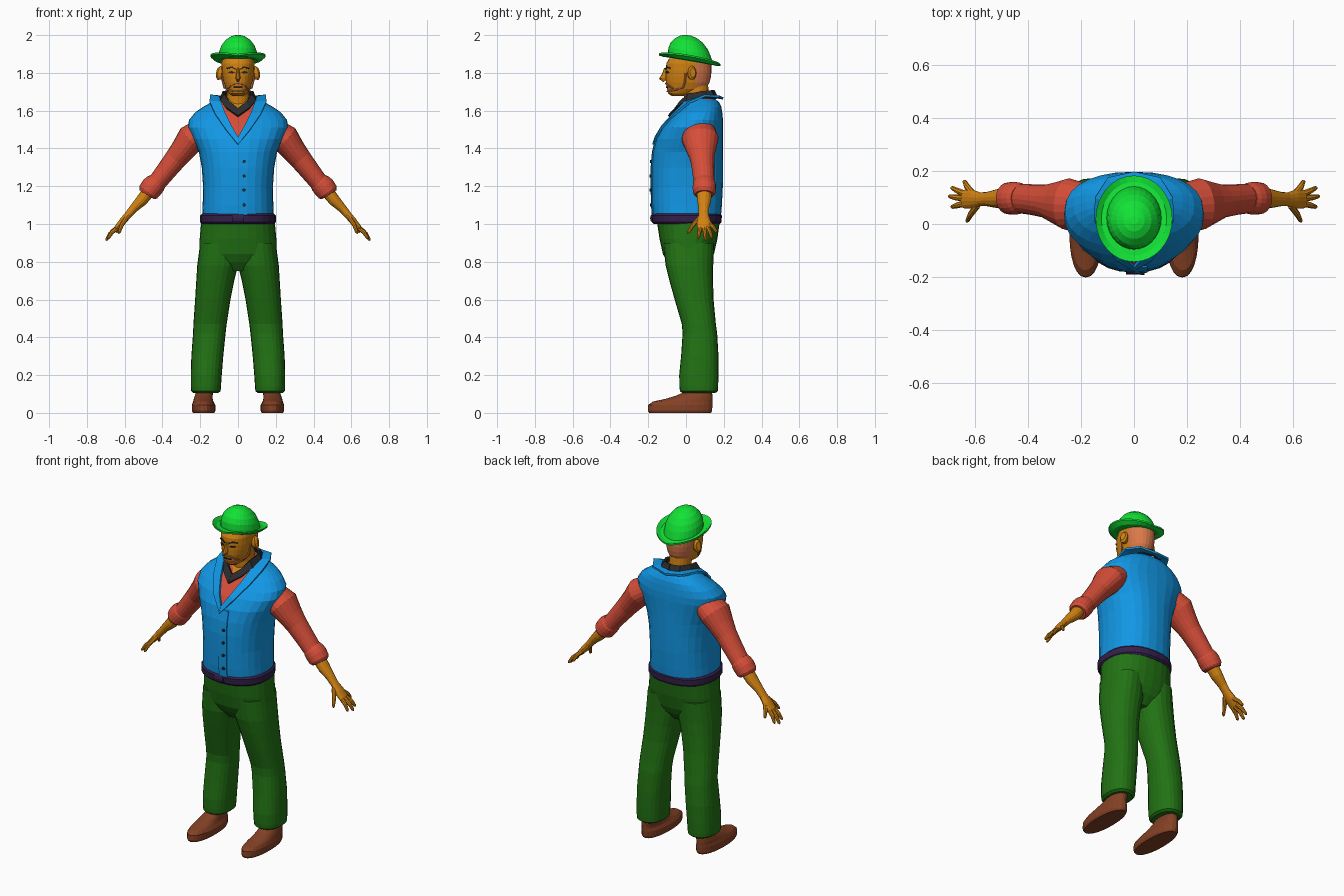
import bpy, bmesh, math
from mathutils import Vector as V

COLOURS = {
    "skin": (0.64, 0.225, 0.006), "hair": (0.70, 0.19, 0.07), "shirt_red": (0.66, 0.075, 0.04),
    "vest_blue": (0.006, 0.31, 0.78), "belt_purple": (0.035, 0.014, 0.07), "trouser_green": (0.016, 0.17, 0.007),
    "hat_green": (0.006, 0.76, 0.036), "shoe_brown": (0.23, 0.052, 0.018), "dark": (0.025, 0.025, 0.028)}
MATS = {}
for cname, c in COLOURS.items():
    MATS[cname] = bpy.data.materials.new(cname)
    MATS[cname].diffuse_color = (*c, 1)


def make(name, bm, mats, mirror=False):
    """Turn a bmesh into an object, optionally mirrored across x."""
    bmesh.ops.recalc_face_normals(bm, faces=bm.faces)
    me = bpy.data.meshes.new(name)
    bm.to_mesh(me)
    bm.free()
    for m in mats.split():
        me.materials.append(MATS[m])
    ob = bpy.data.objects.new(name, me)
    bpy.context.collection.objects.link(ob)
    if mirror:
        ob.modifiers.new("mirror", 'MIRROR').use_mirror_merge = False
    return ob


def skin_rings(rings, cap=True):
    """Bridge rings of points into a bmesh."""
    bm = bmesh.new()
    vs = [[bm.verts.new(p) for p in r] for r in rings]
    n = len(rings[0])
    for a, b in zip(vs, vs[1:]):
        for i in range(n):
            j = (i + 1) % n
            bm.faces.new((a[i], a[j], b[j], b[i]))
    if cap:
        bm.faces.new(vs[0])
        bm.faces.new(vs[-1])
    return bm


def sign_pow(v, e):
    return math.copysign(abs(v) ** e, v)


def loft(secs, n=28, e=2.3, tilt=0.0):
    """Stack level rounded sections (z, x0, x1, y0, y1)."""
    rings = []
    for z, x0, x1, y0, y1 in secs:
        ring = []
        for i in range(n):
            a = math.tau * i / n
            x = (x0 + x1) / 2 + (x1 - x0) / 2 * sign_pow(math.cos(a), 2 / e)
            y = (y0 + y1) / 2 + (y1 - y0) / 2 * sign_pow(math.sin(a), 2 / e)
            ring.append((x, y, z - tilt * (y - 0.02)))
        rings.append(ring)
    return skin_rings(rings)


def front(secs, x, z, out=0.004, e=2.3):
    """Point just ahead of the front of a lofted shape."""
    for a, b in zip(secs, secs[1:]):
        if a[0] <= z <= b[0]:
            t = (z - a[0]) / (b[0] - a[0])
            _, x0, x1, y0, y1 = [p + (q - p) * t for p, q in zip(a, b)]
            u = min(1, abs(2 * x / (x1 - x0)))
            return V((x, (y0 + y1) / 2 - (y1 - y0) / 2 * (1 - u ** e) ** (1 / e) - out, z))


def tube(name, pts, mat, n=16, mirror=True):
    """Tube through (x, y, z, radius, radius along y)."""
    rings = []
    P = [V(p[:3]) for p in pts]
    for i, p in enumerate(pts):
        t = (P[min(i + 1, len(P) - 1)] - P[max(i - 1, 0)]).normalized()
        ref = V((0, 1, 0)) if abs(t.y) < 0.9 else V((0, 0, 1))
        side = (ref - t * ref.dot(t)).normalized()
        up = t.cross(side)
        rings.append([P[i] + side * p[-1] * math.cos(a) + up * p[3] * math.sin(a)
                      for a in (math.tau * k / n for k in range(n))])
    return make(name, skin_rings(rings), mat, mirror)


def ribbon(name, pairs, mat, thick=0.012, mirror=True):
    """Thin strip between an inner and an outer line."""
    bm = bmesh.new()
    vs = [(bm.verts.new(a), bm.verts.new(b)) for a, b in pairs]
    for (a, b), (c, d) in zip(vs, vs[1:]):
        bm.faces.new((a, b, d, c))
    ob = make(name, bm, mat, mirror)
    s = ob.modifiers.new("thickness", 'SOLIDIFY')
    s.thickness, s.offset = thick, 0


def sym(rows):
    return [(z, -h, h, y0, y1) for z, h, y0, y1 in rows]


# Vest body, with the shirt front and bare throat cut into it
TORSO = sym([(1.04, .19, -.175, .185), (1.10, .187, -.18, .19), (1.2, .185, -.182, .195), (1.3, .192, -.182, .196),
             (1.38, .207, -.175, .196), (1.45, .237, -.158, .196), (1.51, .264, -.125, .197), (1.55, .26, -.092, .196),
             (1.59, .228, -.055, .192), (1.62, .185, -.02, .187), (1.645, .14, .0, .175), (1.665, .1, .01, .15)])
bm = loft(TORSO)
CUTS = [(1.45, 0.5, 1), (1.595, 0.8, 2)]
for z0, k, _ in CUTS:
    for s in (1, -1):
        bmesh.ops.bisect_plane(bm, geom=bm.verts[:] + bm.edges[:] + bm.faces[:],
                               plane_co=(0, 0, z0), plane_no=V((s, 0, -k)).normalized())
for f in bm.faces:
    c = f.calc_center_median()
    for z0, k, idx in CUTS:
        if c.y < 0.05 and abs(c.x) < (c.z - z0) * k:
            f.material_index = idx
    if c.z > 1.66:
        f.material_index = 1
make("vest", bm, "vest_blue shirt_red skin")

# Vest lapels, front flap and buttons
F = lambda x, z, o=0.008: front(TORSO, x, z, o)
ribbon("lapel", [(F(0, 1.46), F(0, 1.42)), (F(.035, 1.52), F(.065, 1.5)), (F(.065, 1.58), F(.12, 1.58)),
                 ((.09, -.005, 1.645), (.15, .02, 1.645)), ((.10, .08, 1.672), (.147, .10, 1.68)),
                 ((.07, .135, 1.675), (.10, .175, 1.675)), ((0, .155, 1.675), (0, .197, 1.665))], "vest_blue")
ribbon("front_flap", [(F(.0, z, .002), F(.05, z, .002)) for z in (1.045, 1.1, 1.2, 1.3, 1.38, 1.44)],
       "vest_blue", 0.007, False)
for z in (1.1, 1.18, 1.255, 1.33):
    p = F(.032, z, 0)
    tube("button", [(p.x, p.y, z, .009, .009), (p.x, p.y - .012, z, .008, .008)], "dark", 10, False)

# Shirt collar
ribbon("shirt_collar", [((0, -.055, 1.61), (0, -.092, 1.57)), ((.042, -.03, 1.645), (.06, -.05, 1.612)),
                        ((.068, .01, 1.685), (.092, .005, 1.65)), ((.075, .08, 1.7), (.092, .085, 1.66)),
                        ((.05, .13, 1.705), (.06, .15, 1.665)), ((0, .145, 1.705), (0, .165, 1.665))], "dark", .014)

# Belt and buckle
make("belt", loft(sym([(1.0, .192, -.17, .18), (1.01, .2, -.18, .188), (1.045, .2, -.183, .19),
                       (1.055, .19, -.175, .183)])), "belt_purple")
tube("buckle", [(-.03, -.182, 1.03, .02, .008), (.03, -.182, 1.03, .02, .008)], "belt_purple", 8, False)

# Trousers
make("trouser_seat", loft(sym([(.75, .06, -.06, .09), (.80, .17, -.1, .13), (.84, .205, -.122, .148),
                               (.92, .203, -.14, .166), (1.02, .194, -.155, .18)])), "trouser_green")
make("trouser_leg", loft([(.105, .105, .235, -.02, .155), (.115, .092, .248, -.032, .168), (.14, .09, .25, -.035, .17),
                          (.2, .086, .25, -.036, .172), (.3, .078, .247, -.026, .172), (.42, .066, .238, -.018, .165),
                          (.47, .06, .236, -.022, .158), (.6, .04, .227, -.06, .146), (.7, .02, .221, -.088, .143),
                          (.78, .0, .216, -.108, .144), (.9, .0, .2, -.12, .15)], 24), "trouser_green", True)

# Shoes
make("shoe", loft([(0, .125, .238, -.195, .132), (.012, .12, .244, -.202, .138), (.042, .12, .244, -.2, .14),
                   (.06, .13, .238, -.175, .14), (.074, .134, .234, -.11, .14), (.092, .134, .228, -.05, .14),
                   (.11, .132, .222, -.01, .138), (.16, .135, .215, .01, .13)], 24, 2.2), "shoe_brown", True)

# Sleeves, rolled cuffs and forearms
tube("sleeve", [(.19, .07, 1.49, .07, .085), (.25, .075, 1.45, .078, .098), (.29, .08, 1.395, .066, .08),
                (.33, .086, 1.345, .059, .064), (.385, .092, 1.275, .053, .058), (.44, .097, 1.205, .048, .055)],
     "shirt_red", 20)
tube("cuff", [(.425, .097, 1.235, .046, .05), (.437, .097, 1.215, .057, .06), (.455, .097, 1.195, .06, .062),
              (.475, .097, 1.168, .057, .06), (.483, .097, 1.155, .045, .05)], "shirt_red", 20)
tube("forearm", [(.46, .097, 1.19, .036, .04), (.51, .096, 1.125, .032, .037), (.555, .094, 1.08, .023, .027),
                 (.58, .093, 1.05, .02, .026), (.61, .094, 1.015, .019, .036), (.64, .094, .982, .014, .036),
                 (.65, .095, .972, .007, .028)], "skin", 14)

# Fingers and thumb: base and tip
for name, a, b in [("little_finger", (.612, .118, 1.008), (.642, .164, .955)),
                   ("ring_finger", (.635, .112, .985), (.69, .138, .925)),
                   ("middle_finger", (.64, .096, .98), (.7, .105, .913)),
                   ("index_finger", (.635, .078, .982), (.69, .064, .922)),
                   ("thumb", (.592, .07, 1.03), (.632, .008, .95))]:
    m = V(a).lerp(V(b), .55) + V((.003, 0, .006))
    tube(name, [(*a, .013, .013), (*m, .011, .011), (*V(a).lerp(V(b), .92), .008, .008), (*b, .003, .003)], "skin", 8)

# Neck and head, hair on the back
tube("neck", [(0, .065, 1.6, .075, .07), (0, .055, 1.68, .06, .066), (0, .045, 1.76, .06, .07)], "skin", 20, False)
HEAD = sym([(1.677, .028, -.075, -.02), (1.69, .048, -.094, .04), (1.715, .064, -.1, .105), (1.75, .076, -.106, .125),
            (1.78, .082, -.108, .132), (1.81, .086, -.107, .135), (1.85, .088, -.104, .135), (1.875, .086, -.09, .13)])
bm = loft(HEAD, 28, 2.2)
bmesh.ops.bisect_plane(bm, geom=bm.verts[:] + bm.edges[:] + bm.faces[:], plane_co=(0, .05, 0), plane_no=(0, 1, 0))
for f in bm.faces:
    f.material_index = int(f.calc_center_median().y > .05)
make("head", bm, "skin hair")
H = lambda x, z, o=0.002: front(HEAD, x, z, o, 2.2)

# Ears, nose, lips
tube("ear", [(.078, .025, 1.795, .03, .018), (.1, .032, 1.8, .038, .024), (.11, .036, 1.802, .026, .016)], "skin", 12)
tube("nose", [(0, -.105, 1.825, .006, .01), (0, -.115, 1.79, .012, .013), (0, -.121, 1.772, .013, .022),
              (0, -.11, 1.758, .006, .012)], "skin", 10, False)
ribbon("mouth", [(H(x, 1.727), H(x, 1.721)) for x in (0, .012, .024)], "dark", .006)

# Eyes, brows, moustache and thin jaw beard
ribbon("eye", [(H(x, 1.803 + d), H(x, 1.803 - d)) for x, d in ((.02, .002), (.034, .006), (.05, .002))], "dark", .006)
ribbon("brow", [(H(x, z), H(x, z - .007)) for x, z in ((.014, 1.824), (.034, 1.834), (.058, 1.828))], "dark", .008)
tube("moustache", [(*H(x, z), .005, .004) for x, z in ((0, 1.744), (.02, 1.742), (.04, 1.73), (.052, 1.718))],
     "hair", 6)
tube("jaw_beard", [(.087, -.002, 1.8, .005, .005), (.082, -.005, 1.755, .005, .005), (.073, -.015, 1.722, .005, .005),
                   (*H(.058, 1.713), .005, .005), (*H(.035, 1.705), .005, .005), (*H(0, 1.702), .005, .005)],
     "hair", 6)

# Hat crown and curled brim, tilted down at the back
make("hat_crown", loft(sym([(1.862, .104, -.096, .145), (1.885, .103, -.096, .138), (1.915, .099, -.093, .128),
                            (1.945, .087, -.08, .112), (1.972, .066, -.056, .088), (1.99, .04, -.028, .058),
                            (1.998, .015, .0, .03)]), 28, 2, .17), "hat_green")
rings = []
for r, dz, curl in ((.6, -.004, 0), (.85, -.006, .006), (1.0, -.003, .022), (1.0, .006, .022),
                    (.85, .004, .006), (.6, .008, 0)):
    ring = []
    for i in range(32):
        a = math.tau * i / 32
        x, y = .145 * r * math.cos(a), .02 + .163 * r * math.sin(a)
        ring.append((x, y, 1.867 + dz - .17 * (y - .02) + curl * abs(math.cos(a))))
    rings.append(ring)
make("hat_brim", skin_rings(rings), "hat_green")
